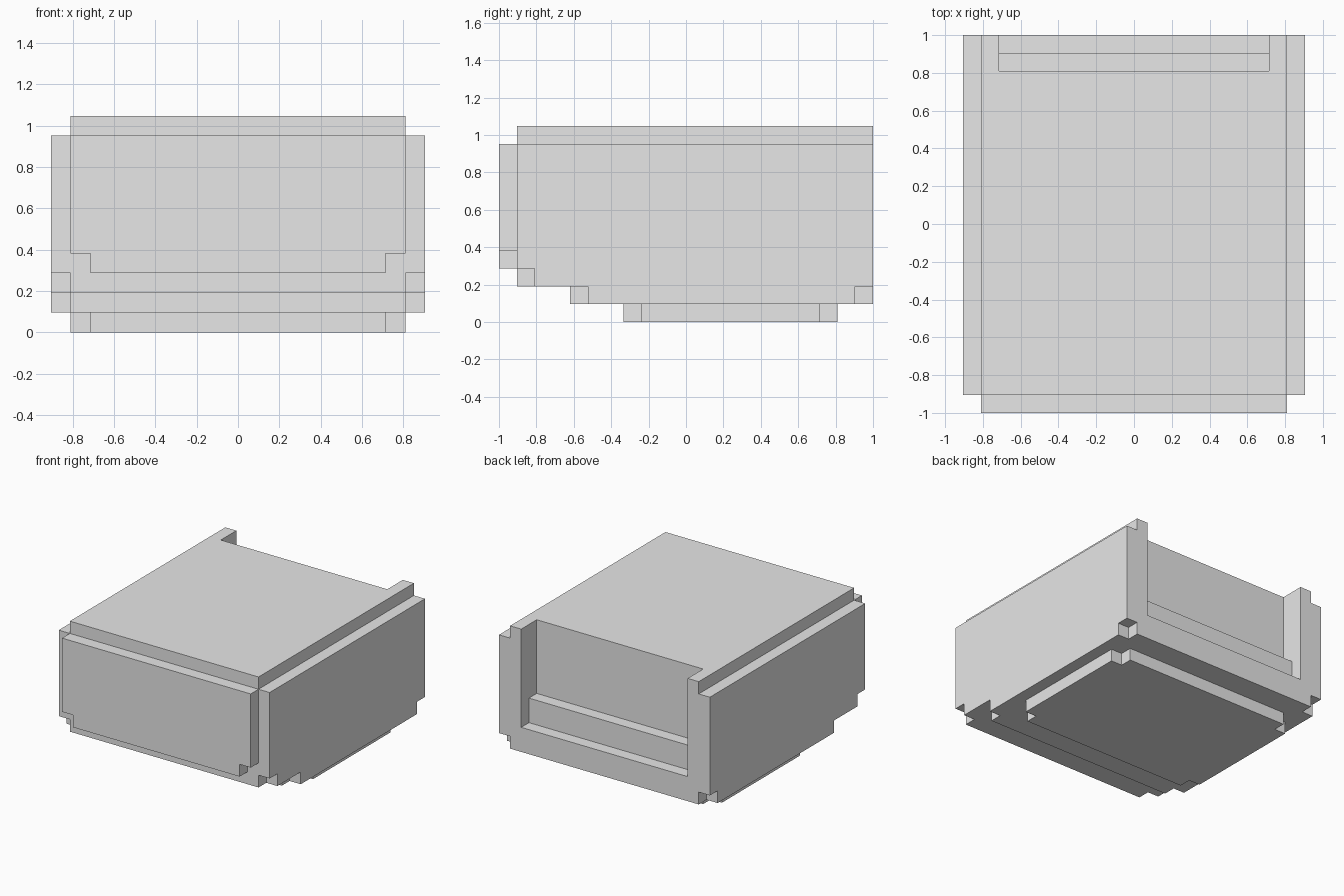
import bpy, bmesh
from mathutils import Vector

cube = bpy.data.objects.get("Cube")
if cube:
    bpy.data.objects.remove(cube, do_unlink=True)

U = 2 / 21  # one block

grey = bpy.data.materials.new("light_grey")
grey.use_nodes = True
grey.diffuse_color = (0.8, 0.8, 0.8, 1)
grey.node_tree.nodes["Principled BSDF"].inputs["Base Color"].default_value = (0.8, 0.8, 0.8, 1)


def prism(name, outline, axis, start, end):
    """Extrude a 2D outline (in blocks) along the given axis."""
    def place(p, d):
        c = list(p)
        c.insert(axis, d)
        return Vector(c) * U
    bm = bmesh.new()
    face = bm.faces.new([bm.verts.new(place(p, start)) for p in outline])
    grown = bmesh.ops.extrude_face_region(bm, geom=[face])["geom"]
    shift = place((0, 0), end - start)
    bmesh.ops.translate(bm, vec=shift, verts=[g for g in grown if isinstance(g, bmesh.types.BMVert)])
    bmesh.ops.recalc_face_normals(bm, faces=bm.faces)
    mesh = bpy.data.meshes.new(name)
    bm.to_mesh(mesh)
    bm.free()
    mesh.materials.append(grey)
    obj = bpy.data.objects.new(name, mesh)
    bpy.context.collection.objects.link(obj)
    return obj


def mirrored(half):
    """Complete a symmetric outline from its right half."""
    return half + [(-a, b) for a, b in reversed(half)]


# Main body with a stepped underside
body = prism("body", [(-9.5, 11), (-9.5, 2), (-6.5, 2), (-6.5, 1), (10.5, 1), (10.5, 11)], 0, -8.5, 8.5)

# Stepped recess in the back, open at the top
cutter = prism("recess_cutter", [(8.5, 12), (8.5, 5), (9.5, 5), (9.5, 3), (11.5, 3), (11.5, 12)], 0, -7.5, 7.5)
cutter.hide_render = True
cut = body.modifiers.new("recess", "BOOLEAN")
cut.operation = "DIFFERENCE"
cut.solver = "EXACT"
cut.object = cutter
bpy.context.view_layer.objects.active = body
bpy.ops.object.modifier_apply(modifier=cut.name)
bpy.data.objects.remove(cutter, do_unlink=True)

# Side panels
side = [(-9.5, 10), (-9.5, 3), (-8.5, 3), (-8.5, 2), (-5.5, 2), (-5.5, 1),
        (9.5, 1), (9.5, 2), (10.5, 2), (10.5, 10)]
for name, sign in (("left_panel", 1), ("right_panel", -1)):
    prism(name, side, 0, sign * 8.5, sign * 9.5)

# Front panel with notched lower corners
prism("front_panel", mirrored([(7.5, 3), (7.5, 4), (8.5, 4), (8.5, 10)]), 1, -10.5, -9.5)

# Base plate with notched corners
prism("base_plate", mirrored([(7.5, -3.5), (7.5, -2.5), (8.5, -2.5), (8.5, 7.5), (7.5, 7.5), (7.5, 8.5)]), 2, 0, 1)
